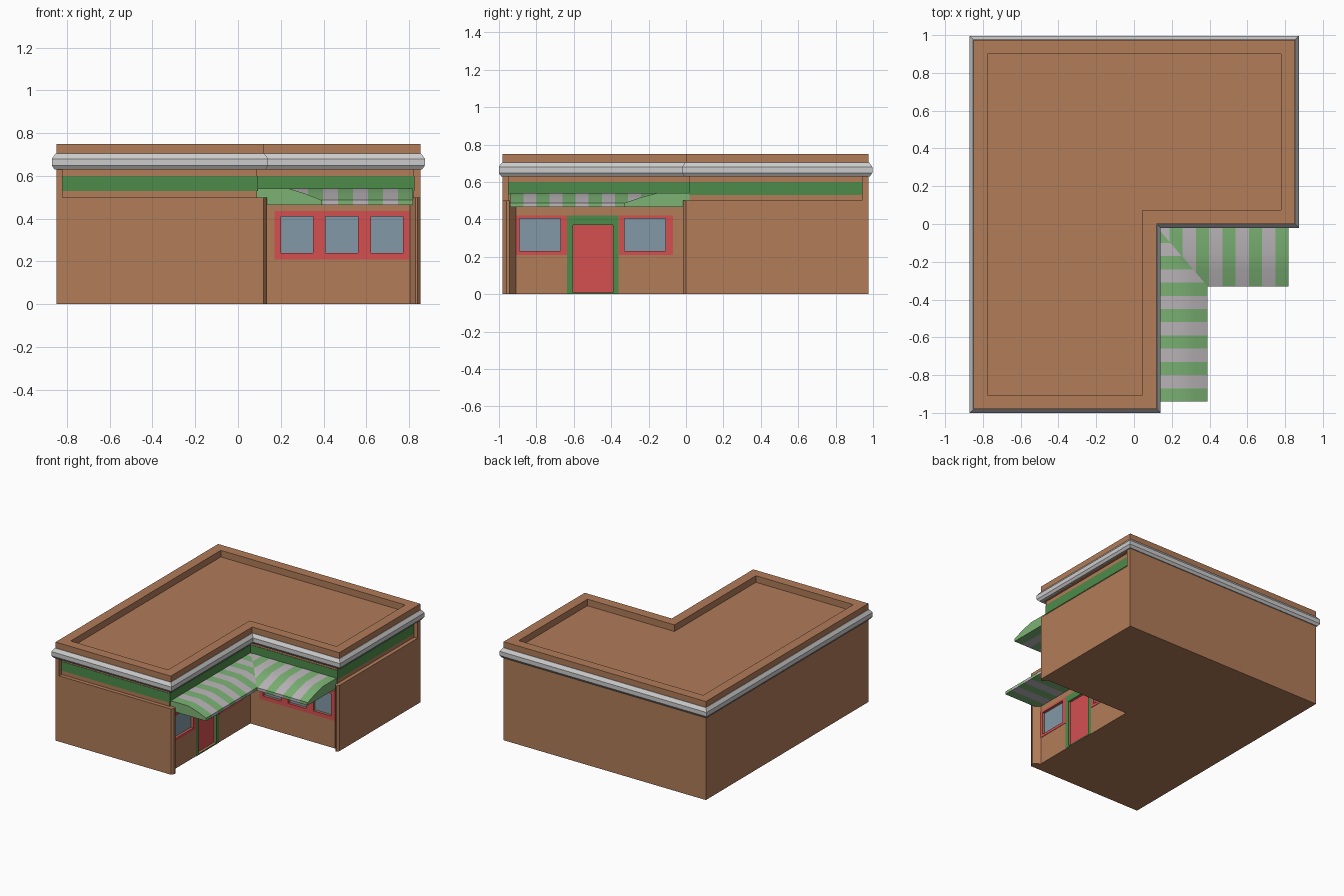
import bpy, bmesh
from math import radians
from mathutils import Vector

if "Cube" in bpy.data.objects:
    bpy.data.objects.remove(bpy.data.objects["Cube"])


def material(name, rgb):
    m = bpy.data.materials.new(name)
    m.diffuse_color = (*rgb, 1)
    m.use_nodes = True
    m.node_tree.nodes["Principled BSDF"].inputs["Base Color"].default_value = m.diffuse_color
    return m


BROWN = material("brown", (0.44, 0.20, 0.098))
GREEN = material("green", (0.075, 0.26, 0.067))
RED = material("red", (0.66, 0.08, 0.083))
GLASS = material("glass", (0.22, 0.315, 0.39))
GREY = material("grey", (0.62, 0.62, 0.62))
LEAF = material("awning_green", (0.20, 0.45, 0.175))
PALE = material("awning_grey", (0.50, 0.47, 0.49))


def finish(name, bm, *mats):
    bmesh.ops.recalc_face_normals(bm, faces=bm.faces)
    me = bpy.data.meshes.new(name)
    bm.to_mesh(me)
    bm.free()
    for m in mats:
        me.materials.append(m)
    ob = bpy.data.objects.new(name, me)
    bpy.context.collection.objects.link(ob)
    return ob


def loft(name, rings, mat, closed=False):
    """Skin a list of point rings; cap the ends or join them."""
    bm = bmesh.new()
    vs = [[bm.verts.new(p) for p in r] for r in rings]
    n = len(vs[0])
    pairs = list(zip(vs, vs[1:])) + ([(vs[-1], vs[0])] if closed else [])
    for a, b in pairs:
        for i in range(n):
            j = (i + 1) % n
            bm.faces.new((a[i], a[j], b[j], b[i]))
    if not closed:
        bm.faces.new(vs[0][::-1])
        bm.faces.new(vs[-1])
    return finish(name, bm, mat)


def prism(name, pts, z0, z1, mat):
    return loft(name, [[(x, y, z) for x, y in pts] for z in (z0, z1)], mat)


def box(name, x, y, z, mat):
    return prism(name, [(x[0], y[0]), (x[1], y[0]), (x[1], y[1]), (x[0], y[1])], z[0], z[1], mat)


def outline(o, z):
    """L-shaped plan, grown outwards by o."""
    return [(-.85 - o, -.98 - o, z), (.12 + o, -.98 - o, z), (.12 + o, -o, z),
            (.853 + o, -o, z), (.853 + o, .975 + o, z), (-.85 - o, .975 + o, z)]


def cut(ob, cutters):
    for c in cutters:
        m = ob.modifiers.new("hole", 'BOOLEAN')
        m.operation, m.solver, m.object = 'DIFFERENCE', 'EXACT', c
    dg = bpy.context.evaluated_depsgraph_get()
    me = bpy.data.meshes.new_from_object(ob.evaluated_get(dg))
    ob.modifiers.clear()
    ob.data = me


# Lower walls with chamfered pilasters at the ends of the recessed shop fronts
walls = prism("lower_walls", [
    (-.85, -.98), (.12, -.98), (.135, -.96), (.135, -.945), (.09, -.91), (.09, .02),
    (.805, .02), (.83, -.015), (.84, -.015), (.853, 0), (.853, .975), (-.85, .975)], 0, .5, BROWN)

# Recessed upper wall band and its green strip
prism("upper_walls", [
    (-.85, -.98), (-.82, -.98), (-.82, -.95), (.09, -.95), (.09, .02), (.823, .02),
    (.823, .94), (.853, .94), (.853, .975), (-.85, .975)], .5, .63, BROWN)
prism("green_strip", [
    (-.82, -.95), (-.82, -.953), (.093, -.953), (.093, .017), (.826, .017),
    (.826, .94), (.823, .94), (.823, .02), (.09, .02), (.09, -.95)], .53, .60, GREEN)

# Parapet with sunken roof, and the cornice around it
loft("parapet_roof", [outline(o, z) for o, z in
                      ((0, .63), (0, .75), (-.075, .75), (-.075, .70))], BROWN)
loft("cornice", [outline(o, z) for o, z in
                 ((-.01, .63), (.008, .63), (.021, .648), (.021, .68), (.003, .705), (-.01, .705))],
     GREY, closed=True)

# Window and door frames: (name, wall, frame span, frame z, holes, hole z, frame and fill materials)
FRONTS = [
    ("triple_window", "y", (.17, .803), (.21, .435),
     [(.20, .352), (.41, .562), (.622, .773)], (.24, .41), RED, GLASS),
    ("window_near", "x", (-.908, -.637), (.21, .42), [(-.89, -.67)], (.23, .405), RED, GLASS),
    ("window_far", "x", (-.358, -.07), (.21, .42), [(-.33, -.11)], (.23, .405), RED, GLASS),
    ("door", "x", (-.635, -.36), (0, .42), [(-.605, -.39)], (.01, .37), GREEN, RED),
]


def wall_box(name, wall, span, d0, d1, z, mat):
    """Box on a notch wall; d is the distance out from the wall."""
    if wall == "y":
        return box(name, span, (.02 - d1, .02 - d0), z, mat)
    return box(name, (.09 + d0, .09 + d1), span, z, mat)


cutters = []
for name, wall, span, fz, holes, hz, fmat, pmat in FRONTS:
    frame = wall_box(name + "_frame", wall, span, -.01, .003, fz, fmat)
    cs = [wall_box("cutter", wall, h, -.02, .03, hz, fmat) for h in holes]
    cut(frame, cs)
    cutters += cs
    for h in holes:
        wall_box(name + "_pane", wall, h, -.025, -.017, hz, pmat)
cut(walls, cutters)
for c in cutters:
    bpy.data.objects.remove(c)


# Striped awnings meeting in a mitre at the inner corner
def awning(name, depth, other, length, place):
    prof = [(0, .54), (.5, .54), (.75, .517), (1, .487), (1, .465), (0, .465)]
    bm = bmesh.new()
    a = [bm.verts.new((t * other, t * depth, z)) for t, z in prof]
    b = [bm.verts.new((length, t * depth, z)) for t, z in prof]
    for i in range(len(prof)):
        j = (i + 1) % len(prof)
        bm.faces.new((a[i], a[j], b[j], b[i]))
    bm.faces.new(b)
    s = length - .07
    while s > 0:
        bmesh.ops.bisect_plane(bm, geom=bm.verts[:] + bm.edges[:] + bm.faces[:],
                               plane_co=(s, 0, 0), plane_no=(1, 0, 0))
        s -= .07
    for f in bm.faces:
        f.material_index = int((length - f.calc_center_median().x) / .07 + 1e-4) % 2
    for v in bm.verts:
        v.co = Vector(place(*v.co))
    ob = finish(name, bm, LEAF, PALE)
    bpy.ops.object.select_all(action='DESELECT')
    bpy.context.view_layer.objects.active = ob
    ob.select_set(True)
    bpy.ops.object.shade_smooth_by_angle(angle=radians(30))


awning("awning_front", .35, .30, .728, lambda s, d, z: (.09 + s, .02 - d, z))
awning("awning_side", .30, .35, .96, lambda s, d, z: (.09 + d, .02 - s, z))
